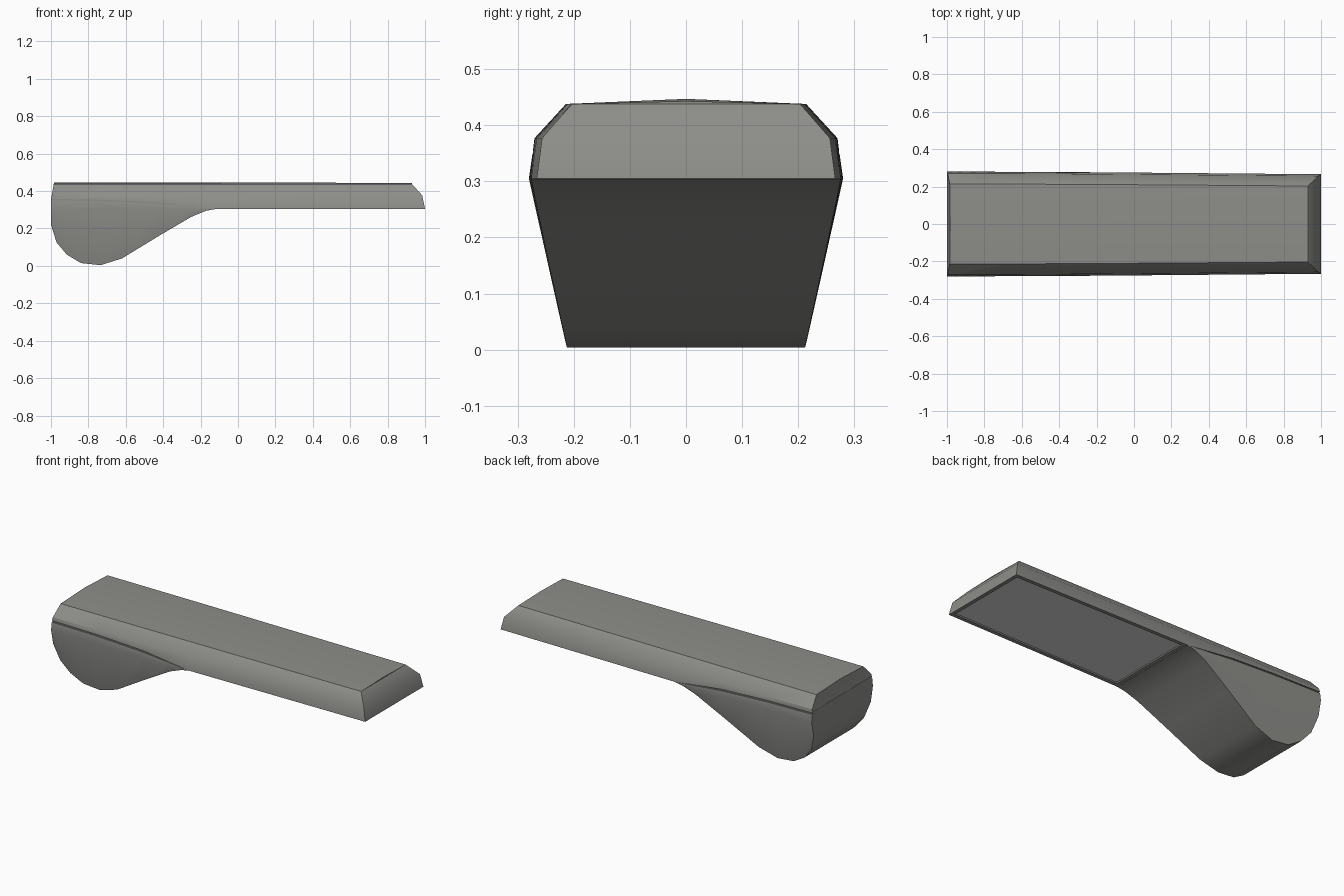
import bpy, bmesh, math

if "Cube" in bpy.data.objects:
    bpy.data.objects.remove(bpy.data.objects["Cube"])


def material(name, rgb):
    m = bpy.data.materials.new(name)
    m.diffuse_color = (*rgb, 1)
    m.use_nodes = True
    m.node_tree.nodes["Principled BSDF"].inputs["Base Color"].default_value = m.diffuse_color
    return m


GREY = material("housing grey", (0.27, 0.27, 0.255))
LENS = material("lens white", (0.7, 0.7, 0.7))


def taper(x):
    return 1 - 0.05 * ((x + 1) / 2) ** 1.5


def side(z):
    # half width of the body at height z, widest at the rim
    return 0.212 + 0.068 * z / 0.305 if z < 0.305 else 0.28 - 0.01 * (z - 0.305) / 0.07


def interp(pts, x):
    for (x0, a), (x1, b) in zip(pts, pts[1:]):
        if x <= x1:
            return a + (b - a) * (x - x0) / (x1 - x0)
    return pts[-1][1]


def finish(bm, name, mats):
    me = bpy.data.meshes.new(name)
    bm.to_mesh(me)
    bm.free()
    ob = bpy.data.objects.new(name, me)
    bpy.context.collection.objects.link(ob)
    for m in mats:
        me.materials.append(m)
    bpy.ops.object.select_all(action='DESELECT')
    ob.select_set(True)
    bpy.context.view_layer.objects.active = ob
    bpy.ops.object.shade_smooth_by_angle(angle=math.radians(35))


def loft(bm, rings):
    # skin closed rings running along x and return the last strip's bottom face
    rows = [[bm.verts.new(p) for p in r] for r in rings]
    n = len(rows[0])
    for a, b in zip(rows, rows[1:]):
        for i in range(n):
            j = (i + 1) % n
            last = bm.faces.new((a[i], a[j], b[j], b[i]))
    return rows, last


SEAM = [(-1, 0.35), (-0.7, 0.345), (-0.42, 0.332), (-0.12, 0.305)]

# upper housing: chamfered shell, its lower edge following the seam
bm = bmesh.new()
rings = []
for x in (-1, -0.7, -0.42, -0.12, 1):
    zb = interp(SEAM, x) + (0.008 if x < -0.12 else 0)
    levels = [(side(zb), zb), (0.27, 0.377), (0.214, 0.438)]
    shift = (0, 0, 0)
    if x == -1:
        shift = (0, 0.004, 0.015)
    if x == 1:
        shift = (0, -0.015, -0.07)
    t = taper(x)
    half = [(x + s, -w * t, z) for (w, z), s in zip(levels, shift)]
    ridge = (x + shift[2], 0, 0.447 if x < 1 else 0.443)
    rings.append(half + [ridge] + [(p[0], -p[1], p[2]) for p in reversed(half)])
rows, under = loft(bm, rings)
for r in (rows[0], rows[-1]):
    bm.faces.new((r[0], r[1], r[5], r[6]))
    bm.faces.new((r[1], r[2], r[4], r[5]))
    bm.faces.new((r[2], r[3], r[4]))
bmesh.ops.recalc_face_normals(bm, faces=bm.faces)
# recessed lens panel underneath
bmesh.ops.inset_region(bm, faces=[under], thickness=0.03)
bmesh.ops.inset_region(bm, faces=[under], thickness=0.004, depth=-0.006)
under.material_index = 1
finish(bm, "upper_housing", [GREY, LENS])

# lower housing: rounded bulge, with a narrow neck forming the seam groove
bm = bmesh.new()
BELLY = [(-1, 0.22), (-0.97, 0.125), (-0.915, 0.06), (-0.84, 0.015), (-0.735, 0.004),
         (-0.62, 0.04), (-0.42, 0.162), (-0.25, 0.262), (-0.17, 0.295), (-0.12, 0.304)]
rings = []
for x, zb in BELLY:
    zs = interp(SEAM, x)
    t = taper(x)
    section = [(side(zb), zb), (0.28, 0.305), (side(zs), zs),
               (side(zs) - 0.008, zs), (side(zs) - 0.008, zs + 0.014)]
    half = [(x, -w * t, z) for w, z in section]
    rings.append(half + [(p[0], -p[1], p[2]) for p in reversed(half)])
rows, _ = loft(bm, rings)
for r in (rows[0], rows[-1]):
    bm.faces.new(r)
bmesh.ops.recalc_face_normals(bm, faces=bm.faces)
finish(bm, "lower_housing", [GREY])
